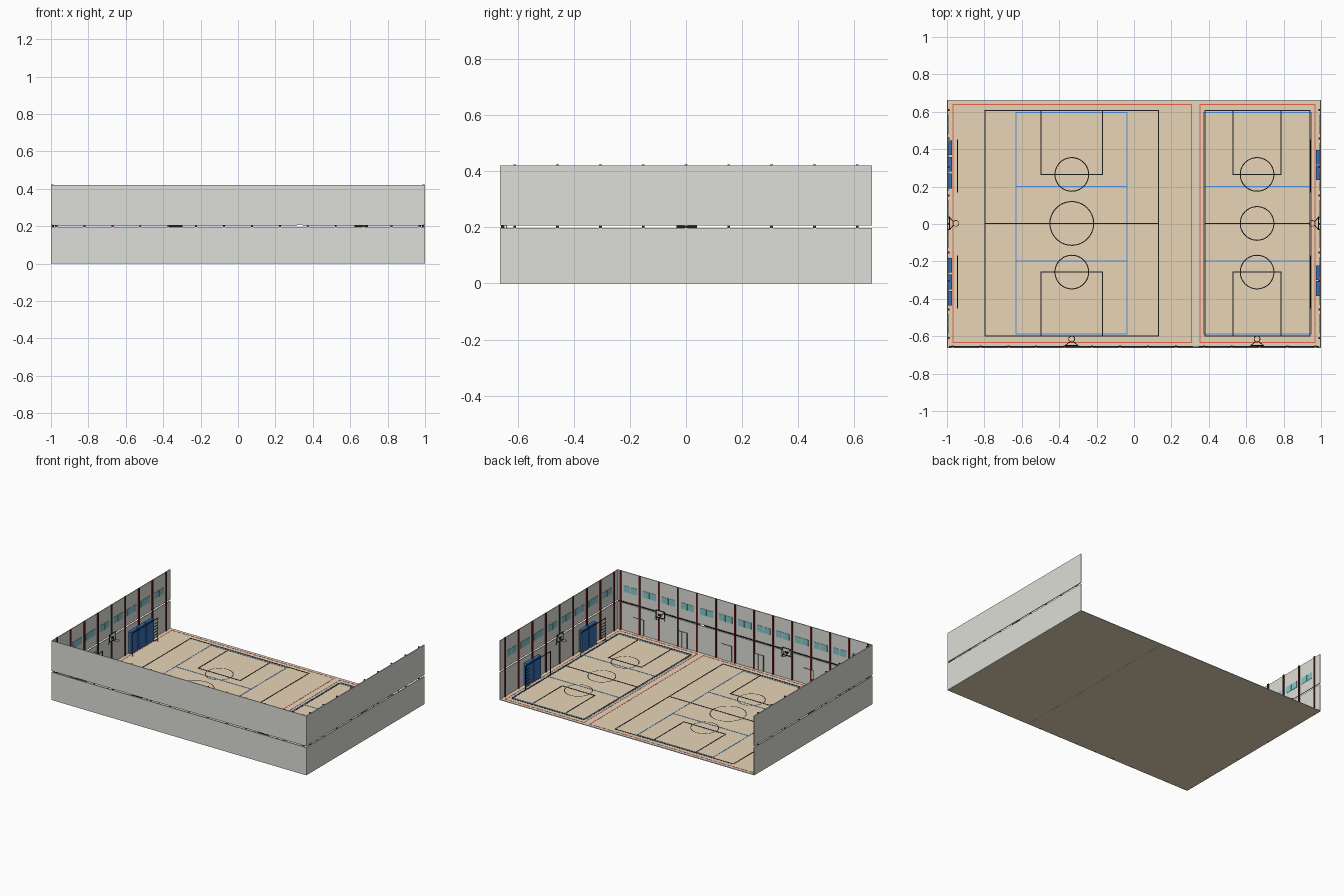
import bpy, bmesh
from math import cos, sin, pi
from mathutils import Vector

if "Cube" in bpy.data.objects:
    bpy.data.objects.remove(bpy.data.objects["Cube"])


def material(name, r, g, b):
    m = bpy.data.materials.new(name)
    m.use_nodes = True
    m.diffuse_color = (r, g, b, 1)
    bsdf = m.node_tree.nodes["Principled BSDF"]
    bsdf.inputs["Base Color"].default_value = (r, g, b, 1)
    bsdf.inputs["Roughness"].default_value = 0.8
    return m


GREY = material("wall grey", 0.73, 0.73, 0.69)
TAN = material("floor tan", 0.8, 0.66, 0.47)
BLACK = material("black", 0.012, 0.012, 0.012)
BLUE = material("line blue", 0.08, 0.32, 0.85)
RED = material("line red", 0.88, 0.14, 0.09)
MAROON = material("pillar maroon", 0.17, 0.014, 0.014)
TEAL = material("window teal", 0.24, 0.58, 0.6)
NAVY = material("mat blue", 0.04, 0.16, 0.45)
WHITE = material("off white", 0.85, 0.85, 0.82)

W, D, H = 1.0, 0.663, 0.42      # half width, half depth, wall height
T = 0.006                       # wall thickness
FLOOR = 0.005
DIVIDE = 0.33                   # where the two halls meet


def finish(name, bm, mat):
    bmesh.ops.recalc_face_normals(bm, faces=bm.faces)
    mesh = bpy.data.meshes.new(name)
    bm.to_mesh(mesh)
    bm.free()
    mesh.materials.append(mat)
    obj = bpy.data.objects.new(name, mesh)
    bpy.context.collection.objects.link(obj)


def boxes(name, mat, spans):
    """One object from boxes given as a pair of opposite corners."""
    bm = bmesh.new()
    for a, b in spans:
        a, b = Vector(a), Vector(b)
        for v in bmesh.ops.create_cube(bm, size=1)["verts"]:
            v.co = (a + b) / 2 + Vector(v.co[i] * abs(b[i] - a[i]) for i in range(3))
    finish(name, bm, mat)


def tube(name, mat, path, radius, closed=False):
    curve = bpy.data.curves.new(name, "CURVE")
    curve.dimensions = "3D"
    curve.bevel_depth = radius
    curve.bevel_resolution = 0
    s = curve.splines.new("POLY")
    s.points.add(len(path) - 1)
    for p, co in zip(s.points, path):
        p.co = (*co, 1)
    s.use_cyclic_u = closed
    curve.materials.append(mat)
    obj = bpy.data.objects.new(name, curve)
    bpy.context.collection.objects.link(obj)


# Wall coordinates: u along the wall, d inward from its outer face, z up
PLACE = {
    "front": lambda u, d, z: (u, -D + d, z),
    "right": lambda u, d, z: (-W + d, u, z),
    "left": lambda u, d, z: (W - d, u, z),
}


def on_wall(side, spans):
    return [(PLACE[side](*a), PLACE[side](*b)) for a, b in spans]


# Floor slabs inside the walls, divider strip and back edge strip
boxes("floor", TAN, [((T - W, T - D, 0), (DIVIDE - 0.004, D - 0.012, FLOOR)),
                     ((DIVIDE + 0.004, T - D, 0), (W - T, D - 0.012, FLOOR))])
boxes("floor_edge_strips", GREY, [((T - W, D - 0.012, 0), (W - T, D, FLOOR)),
                                  ((DIVIDE - 0.004, T - D, 0.001), (DIVIDE + 0.004, D - 0.012, FLOOR))])


# Court markings
def line(x0, y0, x1, y1, z, w=0.0027):
    return ((min(x0, x1) - w, min(y0, y1) - w, FLOOR - 0.001),
            (max(x0, x1) + w, max(y0, y1) + w, FLOOR + z))


def outline(x0, y0, x1, y1, z):
    return [line(x0, y0, x1, y0, z), line(x0, y1, x1, y1, z),
            line(x0, y0, x0, y1, z), line(x1, y0, x1, y1, z)]


def ring_marking(name, x, y, r, w=0.0027, n=40):
    bm = bmesh.new()
    loops = [[bm.verts.new((x + q * cos(2 * pi * i / n), y + q * sin(2 * pi * i / n), FLOOR + 0.0016))
              for i in range(n)] for q in (r - w, r + w)]
    for i in range(n):
        j = (i + 1) % n
        bm.faces.new((loops[0][i], loops[1][i], loops[1][j], loops[0][j]))
    finish(name, bm, BLACK)


TOP, BOTTOM = 0.608, -0.60
KEY_TOP, KEY_BOTTOM = 0.265, -0.257


def court(name, safety, black, key, blue, centre_r):
    mid = sum(key) / 2
    boxes(name + "_safety_line", RED, outline(safety[0], -0.633, safety[1], 0.64, 0.0008))
    boxes(name + "_volleyball_lines", BLUE, outline(blue[0], -0.588, blue[1], 0.596, 0.0012)
          + [line(blue[0], y, blue[1], y, 0.0012) for y in (-0.197, 0.2)])
    boxes(name + "_basketball_lines", BLACK, outline(black[0], BOTTOM, black[1], TOP, 0.0016)
          + [line(black[0], 0.003, black[1], 0.003, 0.0016)]
          + outline(key[0], KEY_TOP, key[1], TOP, 0.0016)
          + outline(key[0], BOTTOM, key[1], KEY_BOTTOM, 0.0016))
    for part, y, r in (("centre", 0.003, centre_r), ("back", KEY_TOP, 0.09), ("front", KEY_BOTTOM, 0.09)):
        ring_marking(name + "_" + part + "_circle", mid, y, r)


court("large_court", (-0.968, 0.307), (-0.797, 0.13), (-0.497, -0.168), (-0.631, -0.037), 0.117)
court("small_court", (0.352, 0.967), (0.38, 0.94), (0.53, 0.786), (0.371, 0.948), 0.09)

# Walls in two bands with an open slot, plus pillars and windows
for side, half, count, top in (("front", W, 14, H), ("right", D, 9, H + 0.004), ("left", D, 9, H + 0.004)):
    boxes(side + "_wall", GREY, on_wall(side, [((-half, 0, 0), (half, T, 0.197)),
                                               ((-half, 0, 0.207), (half, T, H))]))
    end = 0.97 if side == "front" else 0.61
    step = 2 * end / (count - 1)
    stations = [-end + i * step for i in range(count)]
    boxes(side + "_pillars", MAROON, on_wall(side, [
        ((u - 0.005, T - 0.002, 0), (u + 0.005, 0.013, top)) for u in stations]))
    bays = [u + step / 2 for u in stations[:-1]]
    boxes(side + "_window_panes", TEAL, on_wall(side, [
        ((u + s * 0.027 - 0.025, T, 0.277), (u + s * 0.027 + 0.025, T + 0.002, 0.322))
        for u in bays for s in (-1, 1)]))
boxes("front_rail", BLACK, on_wall("front", [((-0.99, T, 0.203), (DIVIDE - 0.015, 0.010, 0.209)),
                                             ((DIVIDE + 0.015, T, 0.203), (0.99, 0.010, 0.209))]))

# Doors on the front wall
doors = (0.83, 0.49, 0.14, -0.11, -0.5)
boxes("door_frames", BLACK, on_wall("front", [((u - 0.04, T, FLOOR), (u + 0.04, T + 0.002, 0.117)) for u in doors]))
boxes("door_leaves", GREY, on_wall("front", [
    ((u + s * 0.0195 - 0.0188, T, FLOOR), (u + s * 0.0195 + 0.0188, T + 0.004, 0.1155))
    for u in doors for s in (-1, 1)]))

# Wall mats with a free-standing climbing frame in front of each set
MATS = {"right": (0.23, 0.32, 0.407, -0.22, -0.31, -0.398),
        "left": (0.275, 0.357, -0.26, -0.345)}
for side, centres in MATS.items():
    boxes(side + "_wall_mats", NAVY, on_wall(side, [
        ((u - 0.039, T, FLOOR), (u + 0.039, 0.028, 0.16)) for u in centres]))
    frame = []
    for s in (-1, 1):
        lo, hi = s * 0.17, s * 0.45
        frame += [((lo, 0.054, 0.168), (hi, 0.058, 0.172))]
        frame += [((u - 0.002, 0.054, FLOOR), (u + 0.002, 0.058, 0.172)) for u in (lo, hi)]
        # ladder rungs beside the mats
        frame += [((hi - s * 0.045, 0.054, 0.02 + 0.02 * k), (hi, 0.057, 0.023 + 0.02 * k)) for k in range(7)]
    boxes(side + "_climbing_frames", BLACK, on_wall(side, frame))


# Basketball hoops: a board near the wall with arms that meet at the ring
def hoop(name, side, u, colour):
    place = PLACE[side]
    boxes(name + "_board_frame", BLACK, on_wall(side, [((u - 0.036, 0.012, 0.172), (u + 0.036, 0.015, 0.222))]))
    boxes(name + "_board", WHITE, on_wall(side, [((u - 0.032, 0.013, 0.176), (u + 0.032, 0.016, 0.218))]))
    boxes(name + "_target", BLACK, on_wall(side, [((u - 0.012, 0.013, 0.184), (u + 0.012, 0.017, 0.2))]))
    tube(name + "_ring", colour, [place(u + 0.016 * cos(k * pi / 8), 0.048 + 0.016 * sin(k * pi / 8), 0.18)
                                  for k in range(16)], 0.0018, True)
    for s in (-1, 1):
        for z in (0.172, 0.222):
            tube(name + "_arm", BLACK, [place(u + s * 0.033, 0.014, z), place(u + s * 0.009, 0.034, 0.18)], 0.002)
        tube(name + "_wall_stay", BLACK, [place(u + s * 0.033, T, 0.15), place(u + s * 0.033, 0.014, 0.175)], 0.002)


hoop("large_hall_hoop", "front", -0.333, BLACK)
hoop("small_hall_hoop", "front", 0.658, BLACK)
hoop("right_hoop", "right", 0.003, RED)
hoop("left_hoop", "left", 0.003, RED)
